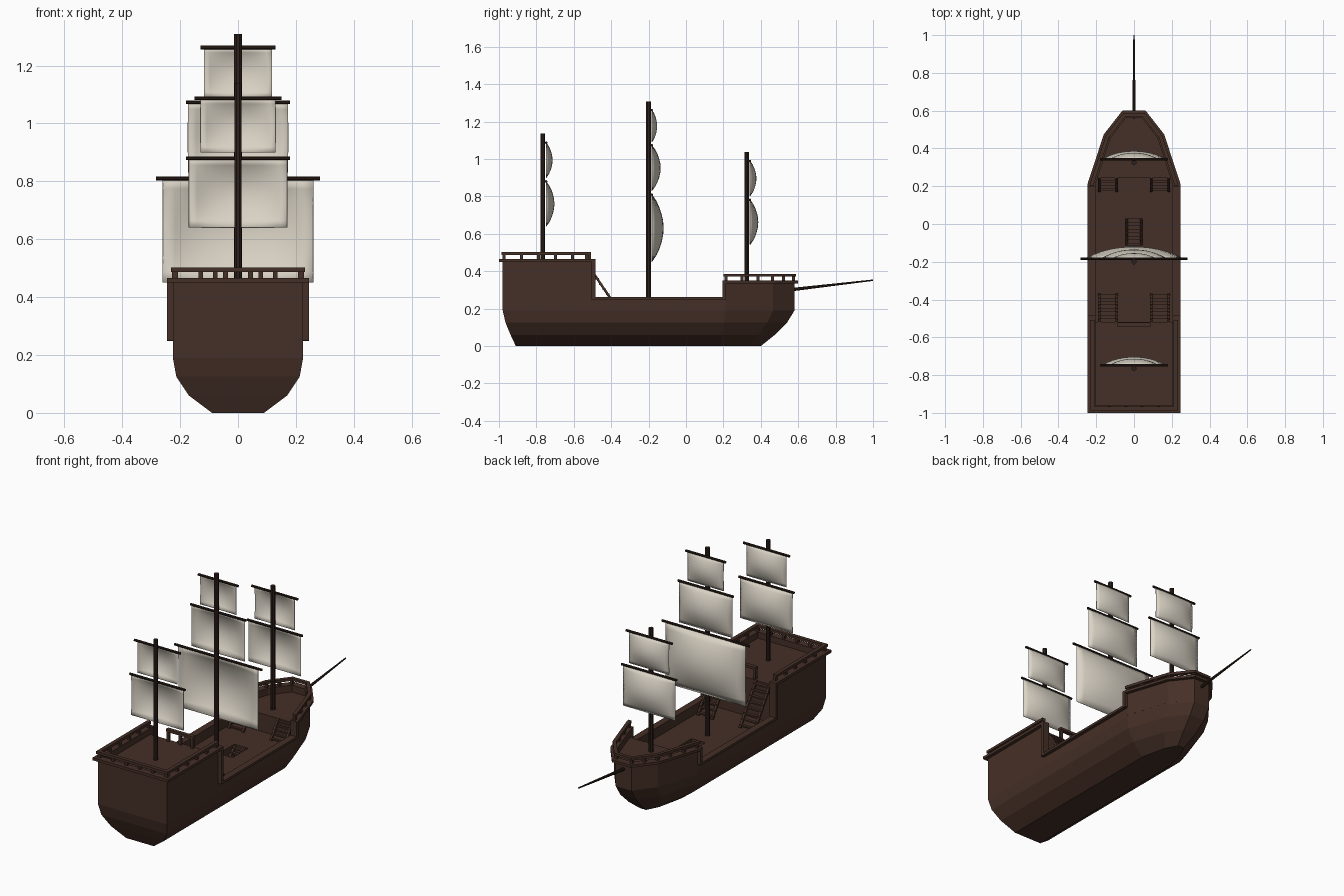
import bpy, bmesh, math
from mathutils import Vector

if "Cube" in bpy.data.objects:
    bpy.data.objects.remove(bpy.data.objects["Cube"])


def material(name, rgb):
    m = bpy.data.materials.new(name)
    m.diffuse_color = (*rgb, 1)
    m.use_nodes = True
    m.node_tree.nodes["Principled BSDF"].inputs["Base Color"].default_value = m.diffuse_color
    return m


WOOD = material("brown wood", (0.060, 0.029, 0.020))
DARK = material("dark wood", (0.026, 0.014, 0.010))
CLOTH = material("cream canvas", (0.70, 0.65, 0.56))


def make(name, verts, faces, mat):
    me = bpy.data.meshes.new(name)
    bm = bmesh.new()
    vs = [bm.verts.new(v) for v in verts]
    for f in faces:
        bm.faces.new([vs[i] for i in f])
    bmesh.ops.recalc_face_normals(bm, faces=bm.faces)
    bm.to_mesh(me)
    bm.free()
    me.materials.append(mat)
    ob = bpy.data.objects.new(name, me)
    bpy.context.collection.objects.link(ob)
    return ob


def loft(name, rings, mat, closed=False):
    """Skin rings of equal length; cap the ends unless they join up."""
    n = len(rings[0])
    verts = [v for r in rings for v in r]
    faces = [(k * n + i, k * n + (i + 1) % n, (k + 1) * n + (i + 1) % n, (k + 1) * n + i)
             for k in range(len(rings) - 1) for i in range(n)]
    faces += [tuple(range(n)), tuple(range(len(verts) - n, len(verts)))]
    return make(name, verts, faces, mat)


def prism(name, outline, z0, z1, mat=WOOD):
    return loft(name, [[(x, y, z) for x, y in outline] for z in (z0, z1)], mat)


def box(name, x0, x1, y0, y1, z0, z1, mat=WOOD):
    return prism(name, [(x0, y0), (x1, y0), (x1, y1), (x0, y1)], z0, z1, mat)


def rod(name, p0, p1, r0, r1, sides=8, mat=DARK):
    p0, p1 = Vector(p0), Vector(p1)
    q = (p1 - p0).to_track_quat('Z', 'Y')
    ring = [(math.cos(a), math.sin(a)) for a in
            (2 * math.pi * (i + 0.5) / sides for i in range(sides))]
    return loft(name, [[p + q @ Vector((c * r, s * r, 0)) for c, s in ring]
                       for p, r in ((p0, r0), (p1, r1))], mat)


def offset(path, d):
    """Mitred offset of an open path to its left."""
    out = []
    for i, p in enumerate(path):
        p = Vector(p)
        dirs = []
        if i > 0:
            dirs.append((p - Vector(path[i - 1])).normalized())
        if i < len(path) - 1:
            dirs.append((Vector(path[i + 1]) - p).normalized())
        ns = [Vector((-t.y, t.x)) for t in dirs]
        m = sum(ns, Vector((0, 0))).normalized()
        out.append(p + m * d / m.dot(ns[0]))
    return out


def wall(name, path, z0, z1, inner, outer, mat=WOOD):
    a, b = offset(path, outer), offset(path, inner)
    return loft(name, [[(p.x, p.y, z0), (p.x, p.y, z1), (q.x, q.y, z1), (q.x, q.y, z0)]
                       for p, q in zip(a, b)], mat)


# Hull: stacked outlines, narrowing to the flat bottom
W = 0.225
rings = []
for z, w, ys, yk, ym, yt in ((0, 0.09, -0.91, 0.18, 0.33, 0.40),
                             (0.06, 0.17, -0.938, 0.195, 0.385, 0.475),
                             (0.125, 0.213, -0.965, 0.205, 0.435, 0.54),
                             (0.19, W, -0.98, 0.21, 0.465, 0.58),
                             (0.205, W, -0.98, 0.21, 0.465, 0.58)):
    half = [(w, ys), (w, yk), (w * 0.63, ym), (w * 0.23, yt)]
    rings.append([(x, y, z) for x, y in half] + [(-x, y, z) for x, y in reversed(half)])
hull = loft("hull", rings, WOOD)

# Hatch opening with steps going below deck
cutter = box("hatch_cutter", -0.045, 0.045, -0.115, 0.03, 0.06, 0.3)
cutter.hide_render = True
cutter.hide_viewport = True
cut = hull.modifiers.new("hatch", 'BOOLEAN')
cut.object = cutter
cut.solver = 'EXACT'

# Bulwarks, caps and raised decks
aft = [(W, -0.49), (W, -0.98), (-W, -0.98), (-W, -0.49)]
bow = [(-W, 0.20), (-W, 0.212), (-0.142, 0.465), (-0.052, 0.58)]
bow += [(-x, y) for x, y in reversed(bow)]
wall("aft_bulwark", aft, 0.2, 0.455, -0.02, 0)
wall("aft_cap", aft, 0.45, 0.466, -0.02, 0.02)
wall("bow_bulwark", bow, 0.2, 0.34, -0.02, 0)
wall("bow_cap", bow, 0.335, 0.35, -0.02, 0.02)
for s in (1, -1):
    side = [(s * W, 0.2 * s), (s * W, -0.2 * s)]
    y0, y1 = -0.49, 0.20
    side = [(s * W, y1), (s * W, y0)] if s > 0 else [(s * W, y0), (s * W, y1)]
    wall("main_bulwark", side, 0.2, 0.255, -0.02, 0)
    wall("main_cap", side, 0.248, 0.262, -0.02, 0.02)
    xs = sorted((s * 0.205, s * 0.245))
    box("aft_end_plank", *xs, -0.505, -0.485, 0.25, 0.466)
    box("bow_end_plank", *xs, 0.195, 0.213, 0.25, 0.35)
box("aft_deck", -0.215, 0.215, -0.97, -0.52, 0.2, 0.43)
deck = [tuple(p) for p in offset(bow, -0.01)]
deck[0], deck[-1] = (-0.205, 0.245), (0.205, 0.245)
prism("bow_deck", [deck[0]] + deck[2:-2] + [deck[-1]], 0.2, 0.31)


# Railings: a top bar on small posts
def post(x, y, z0, z1):
    box("rail_post", x - 0.008, x + 0.008, y - 0.008, y + 0.008, z0, z1)


wall("aft_rail", [(W, -0.508), *aft[1:3], (-W, -0.508)], 0.487, 0.502, -0.015, 0.007)
for i in range(6):
    post(-0.215 + 0.086 * i, -0.972, 0.46, 0.49)
    for s in (1, -1):
        post(s * 0.22, -0.972 + 0.0912 * i, 0.46, 0.49)
wall("bow_rail", bow, 0.371, 0.386, -0.012, 0.008)
for s in (1, -1):
    for x, y in ((0.221, 0.215), (0.195, 0.30), (0.166, 0.385), (0.138, 0.463),
                 (0.095, 0.52), (0.05, 0.574)):
        post(s * x, y, 0.345, 0.373)
box("break_rail", -0.088, 0.088, -0.545, -0.522, 0.487, 0.502)
for x in (-0.078, 0, 0.078):
    post(x, -0.533, 0.43, 0.49)


# Ladders: slanted stringers with flat treads
def ladder(name, x, hw, low, high, n):
    (y0, z0), (y1, z1) = low, high
    for s in (-1, 1):
        rod(name + "_stringer", (x + s * (hw - 0.006), y0, z0),
            (x + s * (hw - 0.006), y1, z1), 0.009, 0.009, 4, WOOD)
    d = abs(y1 - y0) / n * 0.5
    for i in range(n):
        t = (i + 0.5) / n
        y, z = y0 + (y1 - y0) * t, z0 + (z1 - z0) * t
        box(name + "_tread", x - hw, x + hw, y - d, y + d, z - 0.004, z + 0.004)


for s in (1, -1):
    ladder("aft_ladder", s * 0.137, 0.052, (-0.372, 0.207), (-0.52, 0.428), 8)
    ladder("bow_ladder", s * 0.137, 0.052, (0.175, 0.207), (0.245, 0.308), 5)
ladder("hatch_ladder", 0, 0.044, (-0.105, 0.065), (0.028, 0.198), 7)


# Masts, yards and billowing sails
def sail(y, top, bottom, hw, depth, nu=12, nv=10):
    verts = []
    for j in range(nv + 1):
        for i in range(nu + 1):
            u, v = 2 * i / nu - 1, j / nv
            belly = depth * math.sin(math.pi * v) ** 0.8 * (1 - abs(u) ** 2.2) if 0 < j < nv else 0
            verts.append((u * hw, y + belly, top + (bottom - top) * v))
    r = nu + 1
    faces = [(j * r + i, j * r + i + 1, (j + 1) * r + i + 1, (j + 1) * r + i)
             for j in range(nv) for i in range(nu)]
    ob = make("sail", verts, faces, CLOTH)
    ob.data.shade_smooth()
    sol = ob.modifiers.new("thickness", 'SOLIDIFY')
    sol.thickness = 0.003
    sol.offset = 0


small = [(0.88, 0.64, 0.17, 0.043, 0.18), (1.087, 0.90, 0.13, 0.033, 0.15)]
main = [(0.81, 0.45, 0.26, 0.062, 0.284), (1.073, 0.83, 0.173, 0.046, 0.18),
        (1.262, 1.09, 0.117, 0.027, 0.13)]
for y, base, top, r, drop, sails in ((-0.765, 0.42, 1.137, 0.013, 0, small),
                                     (-0.2, 0.19, 1.308, 0.0145, 0, main),
                                     (0.325, 0.30, 1.037, 0.013, 0.098, small)):
    rod("mast", (0, y, base), (0, y, top), r, r)
    for t, b, hw, depth, yard in sails:
        rod("yard", (-yard, y + 0.017, t - drop), (yard, y + 0.017, t - drop), 0.007, 0.007)
        sail(y + 0.017, t - drop, b - drop, hw, depth)

# Bowsprit
rod("bowsprit", (0, 0.55, 0.30), (0, 1.0, 0.352), 0.010, 0.004)
